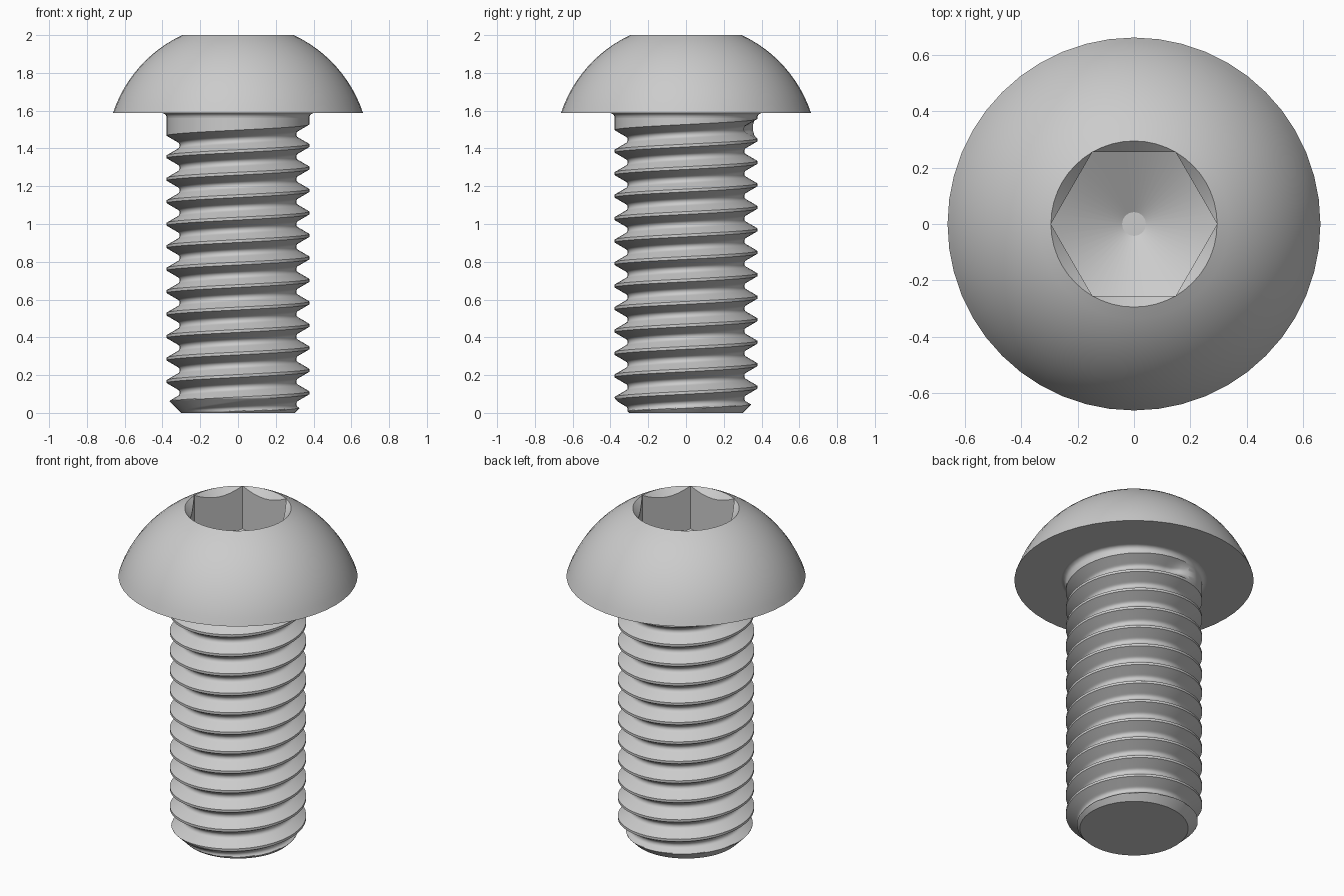
import bpy
import bmesh
from math import sin, cos, pi, sqrt, radians, atan2

cube = bpy.data.objects.get("Cube")
if cube:
    bpy.data.objects.remove(cube)

SEG = 48                   # sides around the axis
PITCH = 0.119              # thread pitch
CREST = 0.378              # thread outer radius
ROOT_ROUND = 0.021         # rounding of the thread root
SEAT_Z, TOP_Z = 1.587, 2.0
FILLET = 0.025
NECK_Z = SEAT_Z - FILLET
RIM, FLAT = 0.295, 0.256   # socket corner radius and half width
FLOOR_Z, FLOOR_SLOPE = 1.568, 0.577

steel = bpy.data.materials.new("steel_grey")
steel.use_nodes = True
grey = (0.6, 0.6, 0.6, 1)
steel.diffuse_color = grey
steel.node_tree.nodes["Principled BSDF"].inputs["Base Color"].default_value = grey


def finish(bm, name):
    mesh = bpy.data.meshes.new(name)
    bm.to_mesh(mesh)
    bm.free()
    mesh.materials.append(steel)
    mesh.shade_smooth()
    mesh.set_sharp_from_angle(angle=radians(28))
    obj = bpy.data.objects.new(name, mesh)
    bpy.context.collection.objects.link(obj)


def lathe(name, rings, cap_end=False):
    """Join rings around z; each ring maps an angle to (radius, height)."""
    bm = bmesh.new()
    loops = []
    for ring in rings:
        loop = []
        for i in range(SEG):
            a = 2 * pi * i / SEG
            r, z = ring(a)
            loop.append(bm.verts.new((r * cos(a), r * sin(a), z)))
        loops.append(loop)
    for low, high in zip(loops, loops[1:]):
        for i in range(SEG):
            j = (i + 1) % SEG
            bm.faces.new((low[i], low[j], high[j], high[i]))
    if cap_end:
        bm.faces.new(loops[-1])
    bmesh.ops.remove_doubles(bm, verts=bm.verts, dist=1e-5)
    finish(bm, name)


def circle(r, z):
    return lambda a: (r, z)


# Domed head with chamfered hexagonal socket and conical socket floor
DOME_Z, DOME_R = 1.368, 0.6976


def hexagon(a):
    return FLAT / cos((a % (pi / 3)) - pi / 6)


def socket_top(a):
    r = hexagon(a)
    return r, TOP_Z - (RIM - r)


def socket_floor(a):
    r = hexagon(a)
    return r, FLOOR_Z + FLOOR_SLOPE * r


head_rings = [circle(CREST + FILLET, SEAT_Z)]
start, end = atan2(SEAT_Z - DOME_Z, 0.663), atan2(TOP_Z - DOME_Z, RIM)
for k in range(13):
    t = start + (end - start) * k / 12
    head_rings.append(circle(DOME_R * cos(t), DOME_Z + DOME_R * sin(t)))
head_rings += [socket_top, socket_floor,
               circle(0.042, FLOOR_Z + FLOOR_SLOPE * 0.042)]
lathe("head", head_rings, cap_end=True)

# Fillet under the head
neck_rings = []
for k in range(7):
    t = pi / 2 * k / 6
    neck_rings.append(circle(CREST + FILLET * (1 - cos(t)), NECK_Z + FILLET * sin(t)))
lathe("neck", neck_rings)

# Thread profile over one pitch, from crest to crest with a round root
STEPS = 32
APEX = CREST - PITCH * 7 / 16 * sqrt(3)    # where the flanks would meet
profile = []
for k in range(STEPS):
    f = k / STEPS
    gap = abs(0.5 - f) * PITCH
    if gap < ROOT_ROUND * cos(pi / 6):
        r = APEX + 2 * ROOT_ROUND - sqrt(ROOT_ROUND ** 2 - gap ** 2)
    else:
        r = min(APEX + gap * sqrt(3), CREST)
    profile.append((f, r))

# Threaded shank: the profile wound along a right-hand helix
PHASE = 1.475 - 14.5 * PITCH
LAST_TURN = 14.3                           # where the groove runs out
bm = bmesh.new()
rows = []
for row in range(17 * STEPS):
    f, groove_r = profile[row % STEPS]
    line = []
    for i in range(SEG):
        a = 2 * pi * i / SEG
        turn = row // STEPS + i / SEG
        z = min(max(PHASE + PITCH * (turn + f), 0), NECK_Z)
        depth = min(max((LAST_TURN - turn) / 0.05, 0), 1)
        r = CREST - (CREST - groove_r) * depth
        r = min(r, 0.30 + z)               # end chamfer
        line.append(bm.verts.new((r * cos(a), r * sin(a), z)))
    rows.append(line)
for row in range(16 * STEPS - 1):
    for i in range(SEG):
        if i < SEG - 1:
            b, c = rows[row][i + 1], rows[row + 1][i + 1]
        else:
            b, c = rows[row + STEPS][0], rows[row + STEPS + 1][0]
        bm.faces.new((rows[row][i], b, c, rows[row + 1][i]))
bmesh.ops.remove_doubles(bm, verts=bm.verts, dist=1e-5)
bmesh.ops.dissolve_degenerate(bm, dist=1e-5, edges=bm.edges)
loose = [v for v in bm.verts if not v.link_faces]
bmesh.ops.delete(bm, geom=loose, context='VERTS')

# Flat tip closing the lower end
tip = [v for v in bm.verts if v.co.z < 1e-5]
tip.sort(key=lambda v: -atan2(v.co.y, v.co.x))
bm.faces.new(tip)
finish(bm, "threaded_shank")
